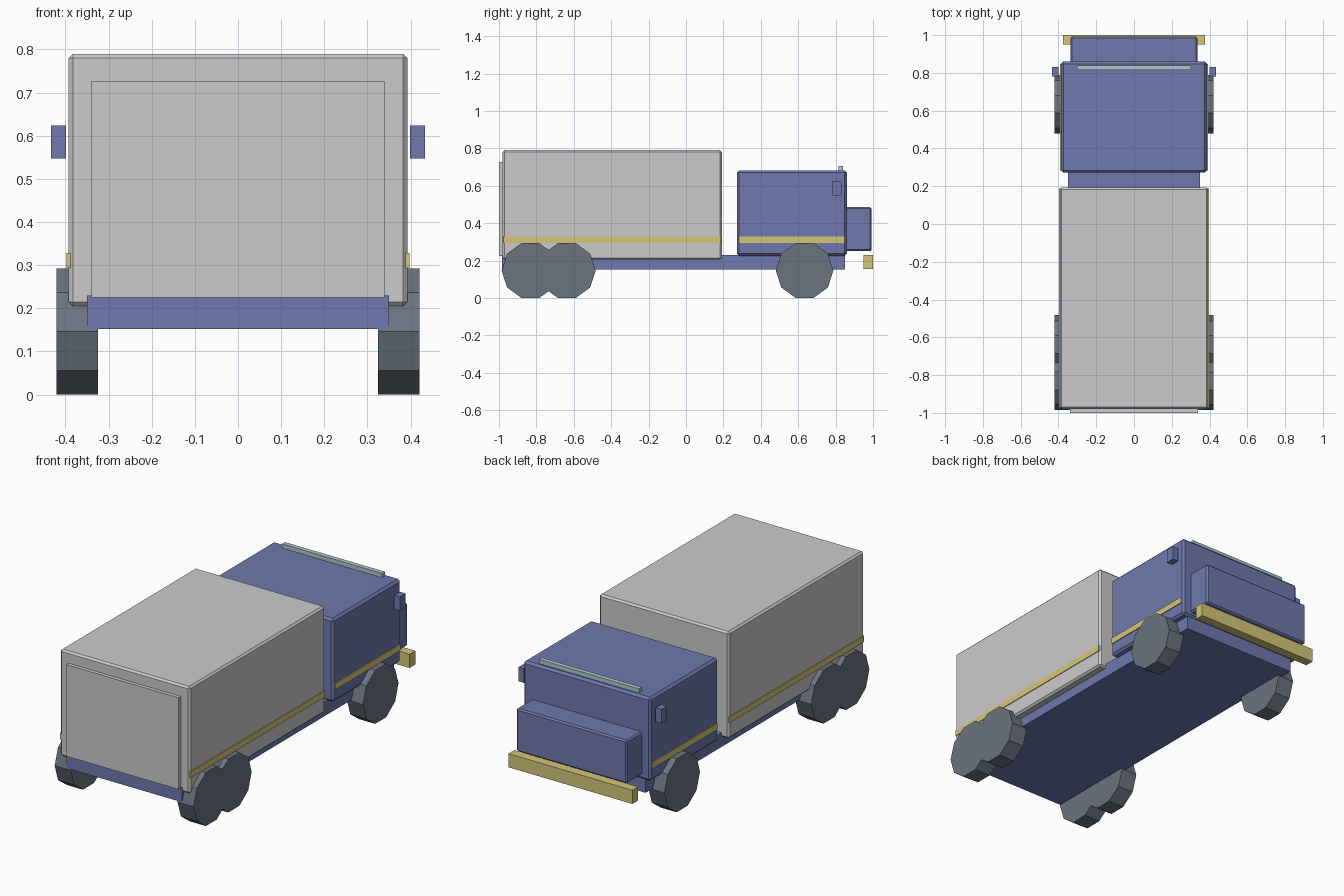
import bpy, math

if "Cube" in bpy.data.objects:
    bpy.data.objects.remove(bpy.data.objects["Cube"])


def material(name, rgb):
    m = bpy.data.materials.new(name)
    m.diffuse_color = (*rgb, 1)
    m.use_nodes = True
    m.node_tree.nodes["Principled BSDF"].inputs["Base Color"].default_value = m.diffuse_color
    return m


BLUE = material("blue_paint", (0.156, 0.191, 0.418))
YELLOW = material("yellow_trim", (0.66, 0.57, 0.19))
RUBBER = material("rubber", (0.147, 0.174, 0.216))
GLASS = material("pale_lamp", (0.43, 0.58, 0.60))


def box(name, x, y, z, mat=None, bevel=0):
    """Box from (min, max) ranges, with an optional chamfer."""
    bpy.ops.mesh.primitive_cube_add(size=1, location=[(a + b) / 2 for a, b in (x, y, z)])
    ob = bpy.context.object
    ob.name = name
    ob.scale = [b - a for a, b in (x, y, z)]
    bpy.ops.object.transform_apply(location=False, rotation=False, scale=True)
    if mat:
        ob.data.materials.append(mat)
    if bevel:
        mod = ob.modifiers.new("chamfer", 'BEVEL')
        mod.width = bevel
        mod.segments = 1
    return ob


def wheel(name, x, y):
    """Ten-sided wheel standing on a flat."""
    r = 0.154
    bpy.ops.mesh.primitive_cylinder_add(
        vertices=10, radius=r, depth=0.097,
        location=(x, y, r * math.cos(math.pi / 10)), rotation=(0, math.pi / 2, 0))
    ob = bpy.context.object
    ob.name = name
    # primitive vertices start on local y, so the corners point fore and aft
    ob.data.materials.append(RUBBER)


# Chassis and bodies
box("chassis", (-0.35, 0.35), (-0.985, 0.85), (0.152, 0.23), BLUE)
box("cargo_box", (-0.393, 0.393), (-0.98, 0.192), (0.205, 0.79), None, 0.01)
box("rear_door", (-0.34, 0.34), (-1.0, -0.975), (0.225, 0.727))
box("cab", (-0.386, 0.386), (0.272, 0.86), (0.225, 0.682), BLUE, 0.012)
box("hood", (-0.335, 0.335), (0.84, 0.992), (0.25, 0.486), BLUE, 0.008)

# Front bumper and roof light bar
box("bumper", (-0.375, 0.375), (0.95, 1.0), (0.155, 0.23), YELLOW)
box("light_bar", (-0.303, 0.303), (0.815, 0.84), (0.675, 0.705), GLASS)

# Paired side parts
for label, s in (("left", -1), ("right", 1)):
    def span(a, b):
        return tuple(sorted((s * a, s * b)))
    box(f"cargo_stripe_{label}", span(0.385, 0.397), (-0.975, 0.187), (0.294, 0.328), YELLOW)
    box(f"cab_stripe_{label}", span(0.378, 0.391), (0.284, 0.848), (0.294, 0.328), YELLOW)
    box(f"mirror_{label}", span(0.399, 0.433), (0.782, 0.832), (0.547, 0.624), BLUE)
    for axle, y in (("front", 0.634), ("middle", -0.637), ("rear", -0.832)):
        wheel(f"{axle}_wheel_{label}", s * 0.3725, y)
